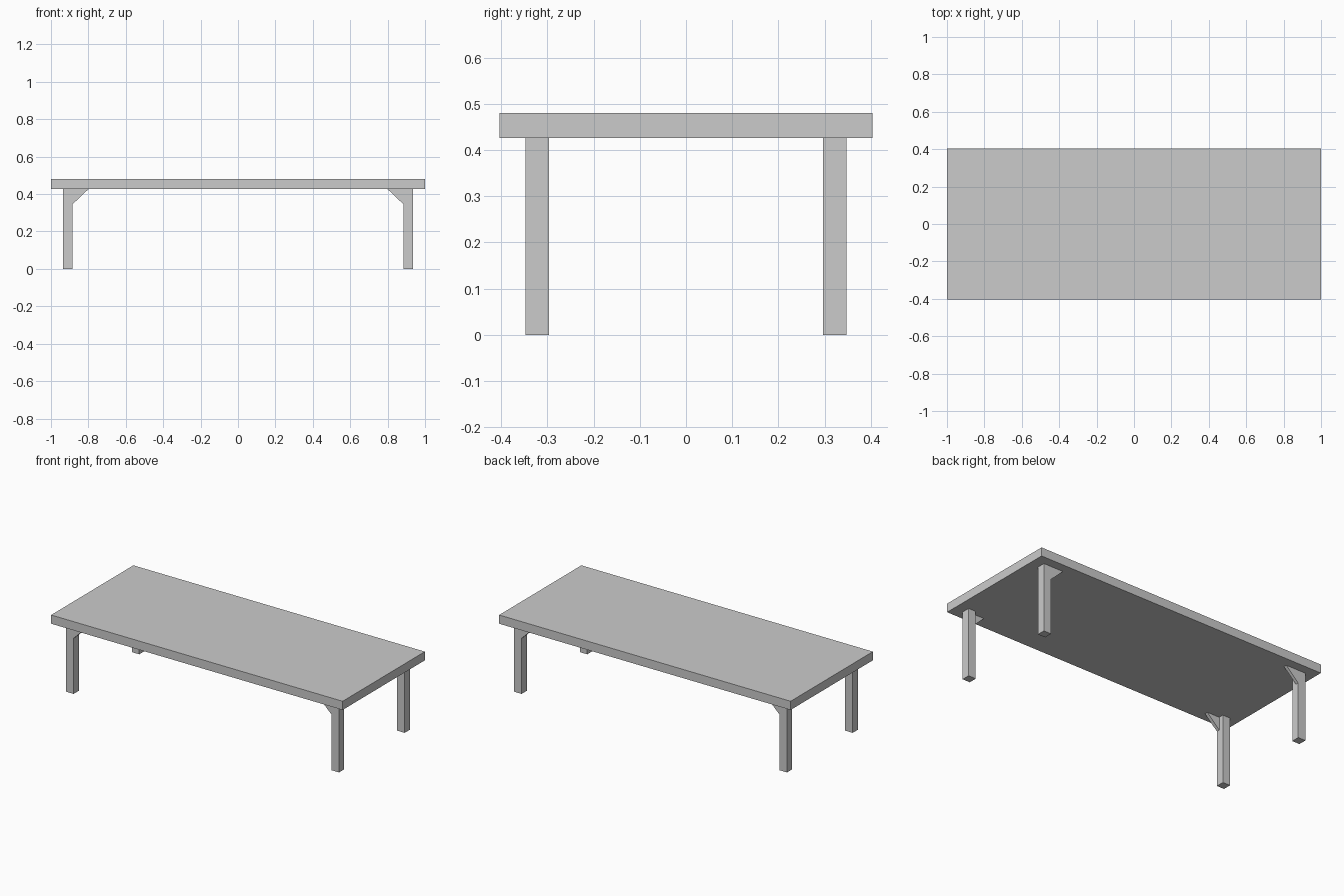
import bpy, bmesh

if "Cube" in bpy.data.objects:
    bpy.data.objects.remove(bpy.data.objects["Cube"])

TOP_Z, UNDER_Z = 0.48, 0.426
LEG_IN, LEG_OUT = 0.885, 0.936      # leg extent along x
LEG_Y_IN, LEG_Y_OUT = 0.296, 0.347  # leg extent along y


def prism(name, profile, y0, y1):
    """Extrude an (x, z) profile from y0 to y1."""
    bm = bmesh.new()
    face = bm.faces.new([bm.verts.new((x, y0, z)) for x, z in profile])
    ext = bmesh.ops.extrude_face_region(bm, geom=[face])
    moved = [g for g in ext["geom"] if isinstance(g, bmesh.types.BMVert)]
    bmesh.ops.translate(bm, verts=moved, vec=(0, y1 - y0, 0))
    bmesh.ops.recalc_face_normals(bm, faces=bm.faces)
    mesh = bpy.data.meshes.new(name)
    bm.to_mesh(mesh)
    bm.free()
    obj = bpy.data.objects.new(name, mesh)
    bpy.context.collection.objects.link(obj)
    return obj


def box_profile(x0, x1, z0, z1):
    return [(x0, z0), (x1, z0), (x1, z1), (x0, z1)]


# Tabletop slab
prism("tabletop", box_profile(-1, 1, UNDER_Z, TOP_Z), -0.403, 0.403)

# Four legs, each with a thin triangular brace flush with its outer face
for side, sx in (("left", -1), ("right", 1)):
    for end, sy in (("front", -1), ("back", 1)):
        prism(f"{end}_{side}_leg",
              box_profile(sx * LEG_IN, sx * LEG_OUT, 0, UNDER_Z),
              sy * LEG_Y_IN, sy * LEG_Y_OUT)
        prism(f"{end}_{side}_brace",
              [(sx * LEG_IN, UNDER_Z), (sx * LEG_IN, 0.345), (sx * 0.80, UNDER_Z)],
              sy * (LEG_Y_OUT - 0.02), sy * LEG_Y_OUT)
